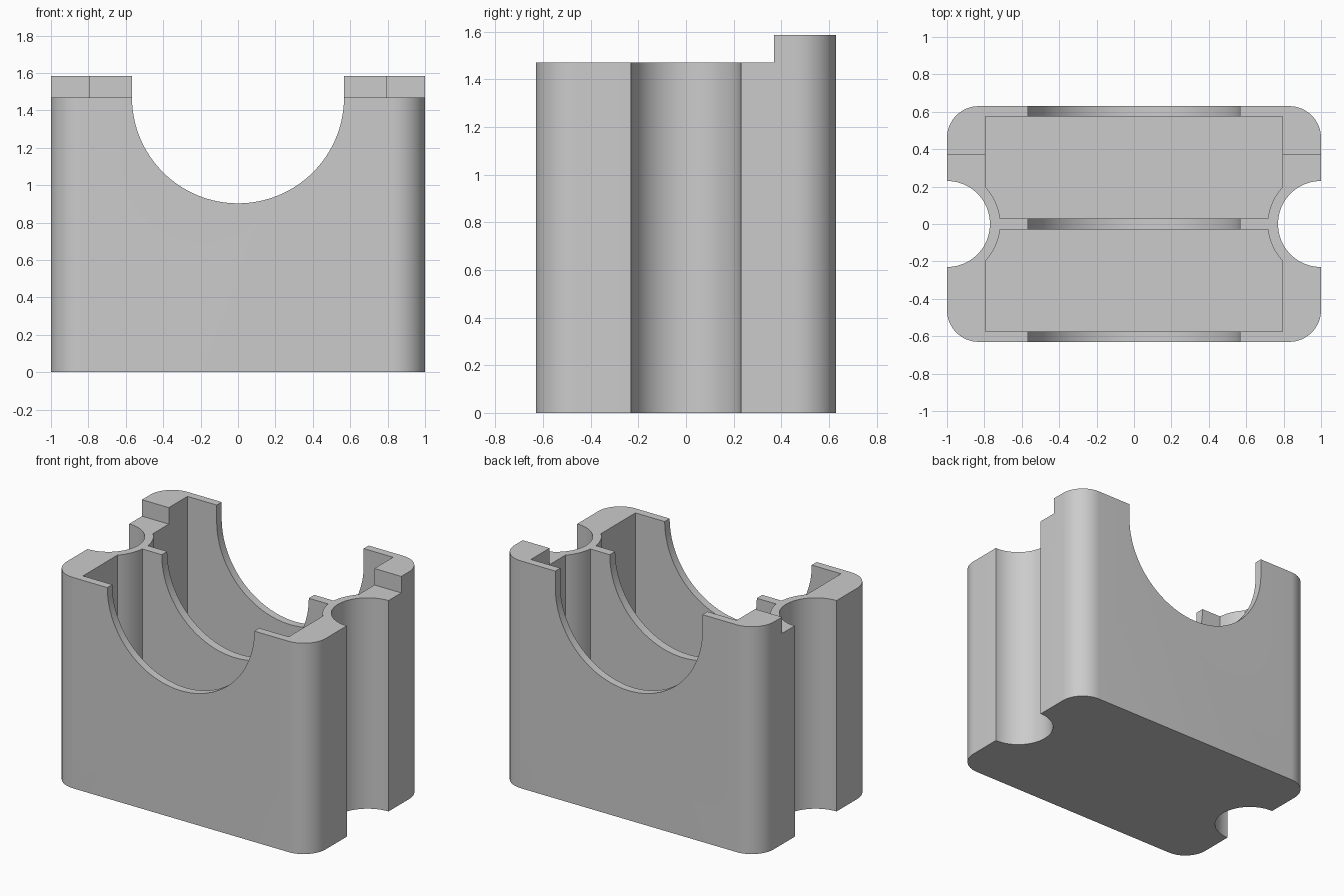
import bpy, bmesh
from math import cos, sin, radians, sqrt, atan2, degrees

cube = bpy.data.objects.get("Cube")
if cube:
    bpy.data.objects.remove(cube, do_unlink=True)

HALF_DEPTH, CORNER = 0.63, 0.17
DECK, TOP, FLOOR = 1.47, 1.585, 0.057
NOTCH, WALL = 0.23, 0.055

grey = bpy.data.materials.new("plain grey")
grey.use_nodes = True
grey.diffuse_color = (0.6, 0.6, 0.6, 1)
grey.node_tree.nodes["Principled BSDF"].inputs["Base Color"].default_value = (0.6, 0.6, 0.6, 1)


def arc(cx, cy, r, start, end, steps):
    angles = [radians(start + (end - start) * i / steps) for i in range(steps + 1)]
    return [(cx + r * cos(a), cy + r * sin(a)) for a in angles]


def prism(name, outline, low, high, along_y=False):
    """Extrude a closed 2D outline along z, or along y for an x-z outline."""
    bm = bmesh.new()
    point = (lambda p: (p[0], low, p[1])) if along_y else (lambda p: (p[0], p[1], low))
    face = bm.faces.new([bm.verts.new(point(p)) for p in outline])
    new = bmesh.ops.extrude_face_region(bm, geom=[face])["geom"]
    verts = [g for g in new if isinstance(g, bmesh.types.BMVert)]
    move = (0, high - low, 0) if along_y else (0, 0, high - low)
    bmesh.ops.translate(bm, verts=verts, vec=move)
    bmesh.ops.recalc_face_normals(bm, faces=bm.faces)
    mesh = bpy.data.meshes.new(name)
    bm.to_mesh(mesh)
    bm.free()
    mesh.materials.append(grey)
    obj = bpy.data.objects.new(name, mesh)
    bpy.context.collection.objects.link(obj)
    return obj


# Block with rounded corners and a round channel in each end
cx, cy = 1 - CORNER, HALF_DEPTH - CORNER
side = (arc(cx, -cy, CORNER, -90, 0, 16)
        + arc(1, 0, NOTCH, 270, 90, 40)
        + arc(cx, cy, CORNER, 0, 90, 16))
body = prism("housing_body", side + [(-x, -y) for x, y in side], 0, TOP)

# Two pockets, each following the channel walls at its inner corners
inner, outer, half_x = 0.03, 0.575, 0.793
r = NOTCH + WALL
a_low = 180 - degrees(atan2(inner, sqrt(r * r - inner * inner)))
a_high = 180 - degrees(atan2(sqrt(r * r - (1 - half_x) ** 2), 1 - half_x))
edge = arc(1, 0, r, a_low, a_high, 8) + [(half_x, outer)]
pocket = edge + [(-x, y) for x, y in reversed(edge)]

# Lowered deck, leaving a raised lip along the back
step = [(-2, -2), (2, -2), (2, 0.37), (-2, 0.37)]

# Round-bottomed saddle through all three cross walls
saddle = arc(0, DECK, 0.567, 180, 360, 64) + [(0.567, 2), (-0.567, 2)]

cutters = [
    prism("step_cutter", step, DECK, 2),
    prism("back_pocket_cutter", pocket, FLOOR, 2.1),
    prism("front_pocket_cutter", [(x, -y) for x, y in pocket], FLOOR, 2.1),
    prism("saddle_cutter", saddle, -1, 1, along_y=True),
]

bpy.ops.object.select_all(action="DESELECT")
bpy.context.view_layer.objects.active = body
body.select_set(True)
for cutter in cutters:
    cutter.hide_render = True
    mod = body.modifiers.new(cutter.name, "BOOLEAN")
    mod.operation, mod.solver, mod.object = "DIFFERENCE", "EXACT", cutter
    bpy.ops.object.modifier_apply(modifier=mod.name)
for cutter in cutters:
    bpy.data.objects.remove(cutter, do_unlink=True)

bpy.ops.object.shade_smooth_by_angle(angle=radians(30))
